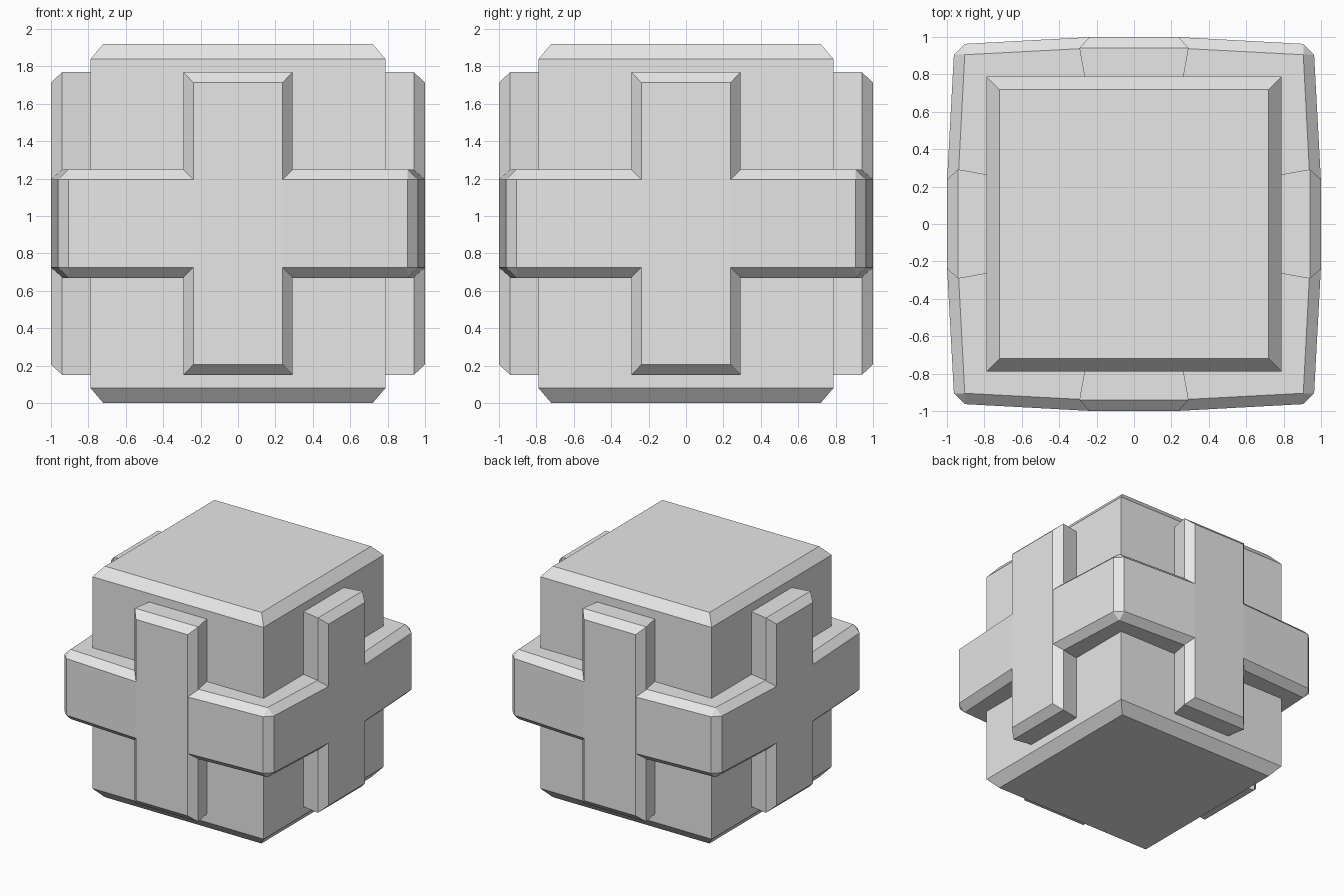
import bpy, bmesh, math
from mathutils import Matrix

if "Cube" in bpy.data.objects:
    bpy.data.objects.remove(bpy.data.objects["Cube"])

grey = bpy.data.materials.new("light grey")
grey.diffuse_color = (0.8, 0.8, 0.8, 1)
grey.use_nodes = True
grey.node_tree.nodes["Principled BSDF"].inputs["Base Color"].default_value = grey.diffuse_color
MID = 0.96  # height of the horizontal mirror plane


def loft(name, rings, matrix=Matrix()):
    """Solid skinned through rings with equal point counts."""
    bm = bmesh.new()
    loops = [[bm.verts.new(matrix @ p) for p in
              (Matrix.Translation(q).to_translation() for q in ring)] for ring in rings]
    n = len(loops[0])
    for a, b in zip(loops, loops[1:]):
        for i in range(n):
            j = (i + 1) % n
            bm.faces.new((a[i], a[j], b[j], b[i]))
    bm.faces.new(loops[0][::-1])
    bm.faces.new(loops[-1])
    bmesh.ops.remove_doubles(bm, verts=bm.verts, dist=0.0005)
    bmesh.ops.recalc_face_normals(bm, faces=bm.faces)
    me = bpy.data.meshes.new(name)
    bm.to_mesh(me)
    bm.free()
    me.materials.append(grey)
    ob = bpy.data.objects.new(name, me)
    bpy.context.collection.objects.link(ob)
    return ob


def square(r, z):
    return [(-r, -r, z), (r, -r, z), (r, r, z), (-r, r, z)]


def four_sides(points, z):
    """Repeat one side's plan points round the four sides."""
    out = []
    for k in range(4):
        c, s = round(math.cos(k * math.pi / 2)), round(math.sin(k * math.pi / 2))
        out += [(c * x - s * y, s * x + c * y, z) for x, y in points]
    return out


# Core block with bevelled top and bottom rims
loft("core_block", [square(0.72, 0), square(0.788, 0.08),
                    square(0.788, 1.84), square(0.72, 1.92)])

# Horizontal band, bowed outward on each side, with bevelled edges
outer = [(-0.905, -0.963), (-0.24, -0.999), (0.24, -0.999), (0.905, -0.963)]
inner = [(-0.905, -0.905), (-0.24, -0.94), (0.24, -0.94), (0.905, -0.905)]
loft("horizontal_band", [four_sides(inner, MID - 0.29), four_sides(outer, MID - 0.235),
                         four_sides(outer, MID + 0.235), four_sides(inner, MID + 0.29)])


# Vertical bars, one on each side
def bar_ring(y, w, h):
    return [(-w, y, MID - h), (w, y, MID - h), (w, y, MID + h), (-w, y, MID + h)]


for k, side in enumerate(("front", "right", "back", "left")):
    loft(side + "_bar", [bar_ring(-0.76, 0.26, 0.81), bar_ring(-0.94, 0.292, 0.81),
                         bar_ring(-1.0, 0.238, 0.753)],
         Matrix.Rotation(k * math.pi / 2, 4, "Z"))
